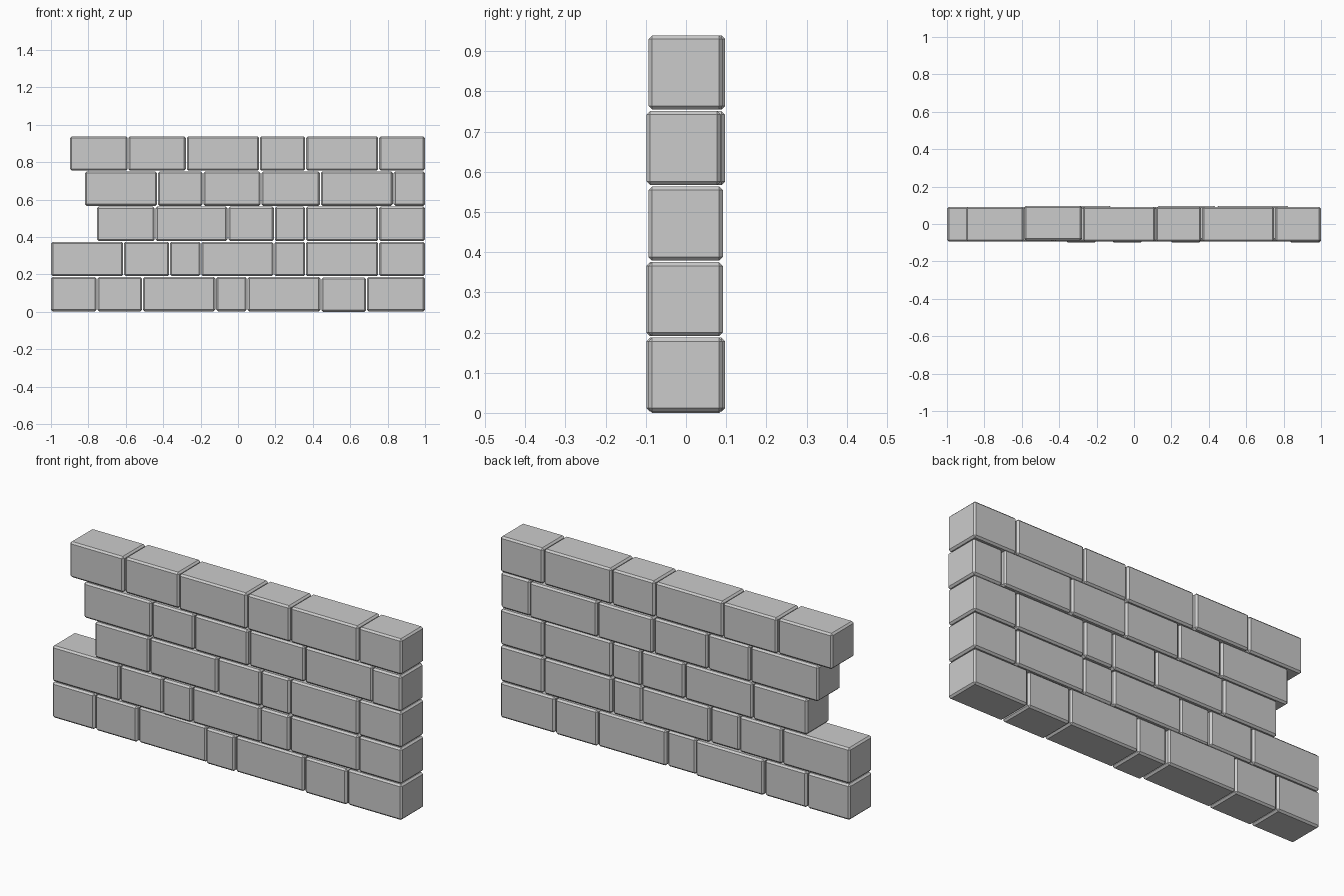
import bpy, bmesh

if "Cube" in bpy.data.objects:
    bpy.data.objects.remove(bpy.data.objects["Cube"])

PITCH = 0.188    # course spacing
HEIGHT = 0.184   # brick height
DEPTH = 0.185
GAP = 0.005      # joint between neighbouring bricks
BEVEL = 0.009

# Joint positions along x for each course, bottom to top
courses = [
    [-1.0, -0.754, -0.511, -0.119, 0.049, 0.443, 0.687, 1.0],
    [-1.0, -0.612, -0.366, -0.198, 0.192, 0.361, 0.752, 1.0],
    [-0.755, -0.443, -0.054, 0.194, 0.361, 0.752, 1.0],
    [-0.819, -0.430, -0.187, 0.123, 0.440, 0.830, 1.0],
    [-0.899, -0.588, -0.276, 0.115, 0.362, 0.752, 1.0],
]
# Bricks set slightly forward or back: (course, index) -> y shift
shifts = {(0, 2): 0.006, (0, 3): -0.005, (1, 2): -0.005, (1, 4): -0.005,
          (3, 3): 0.006, (3, 4): 0.006, (3, 5): -0.005, (4, 1): 0.006}


def brick(name, x0, x1, y, z):
    bm = bmesh.new()
    bmesh.ops.create_cube(bm, size=1)
    bmesh.ops.scale(bm, vec=(x1 - x0, DEPTH, HEIGHT), verts=bm.verts)
    bmesh.ops.bevel(bm, geom=bm.edges[:], offset=BEVEL, segments=1,
                    affect='EDGES')
    mesh = bpy.data.meshes.new(name)
    bm.to_mesh(mesh)
    bm.free()
    obj = bpy.data.objects.new(name, mesh)
    obj.location = ((x0 + x1) / 2, y, z)
    bpy.context.collection.objects.link(obj)


# Lay the courses
for r, joints in enumerate(courses):
    last = len(joints) - 2
    for i in range(last + 1):
        x0 = joints[i] + (GAP / 2 if i else 0.001)
        x1 = joints[i + 1] - (GAP / 2 if i < last else 0.001)
        z = 0.003 + HEIGHT / 2 + r * PITCH
        if (r, i) == (0, 5):      # one brick sits a little low
            z -= 0.003
        brick(f"brick_course{r + 1}_{i + 1}", x0, x1,
              -0.001 + shifts.get((r, i), 0), z)
